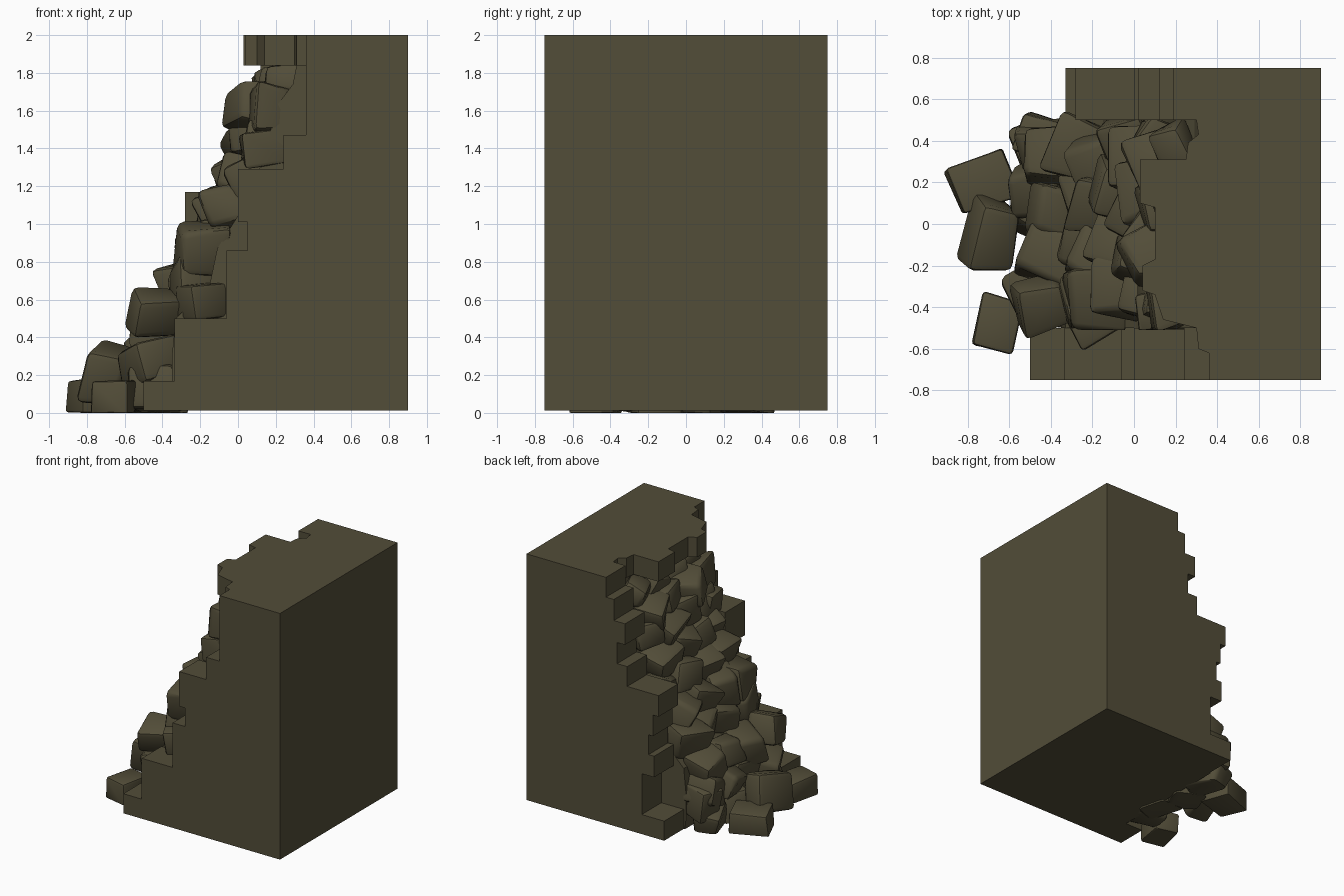
import bpy, bmesh, math, random
from mathutils import Vector, Euler

if "Cube" in bpy.data.objects:
    bpy.data.objects.remove(bpy.data.objects["Cube"])

random.seed(5)
stone = bpy.data.materials.new("olive brown stone")
stone.diffuse_color = (0.085, 0.074, 0.040, 1)
stone.use_nodes = True
stone.node_tree.nodes["Principled BSDF"].inputs["Base Color"].default_value = stone.diffuse_color


def make_object(name, bm):
    bmesh.ops.recalc_face_normals(bm, faces=bm.faces)
    me = bpy.data.meshes.new(name)
    bm.to_mesh(me)
    bm.free()
    me.materials.append(stone)
    ob = bpy.data.objects.new(name, me)
    bpy.context.collection.objects.link(ob)
    return ob


def prism(name, points, direction):
    """Closed polygon of 3D points swept along a direction."""
    bm = bmesh.new()
    face = bm.faces.new([bm.verts.new(p) for p in points])
    ext = bmesh.ops.extrude_face_region(bm, geom=[face])
    verts = [v for v in ext["geom"] if isinstance(v, bmesh.types.BMVert)]
    bmesh.ops.translate(bm, verts=verts, vec=direction)
    return make_object(name, bm)


def stepped(steps, y):
    """Side profile from (bottom z, left x) courses up to the slab."""
    pts = [(0.9, y, BASE)]
    for i, (z, x) in enumerate(steps):
        top = steps[i + 1][0] if i + 1 < len(steps) else SLAB
        pts += [(x, y, z), (x, y, top)]
    return pts + [(0.9, y, SLAB)]


BASE, SLAB = 0.012, 1.84

# Outer wall leaves with toothed, broken left edges
front_steps = [(BASE, -.5), (.17, -.335), (.5, -.06), (.86, .05), (1.01, 0), (1.29, .24), (1.47, .36)]
back_steps = [(BASE, -.33), (.17, -.13), (.5, -.24), (.67, -.19), (.83, -.23), (1.0, -.28),
              (1.17, 0), (1.33, .09), (1.5, .02), (1.67, .12)]
wall = prism("broken_wall", stepped(front_steps, -.75), (0, .25, 0))
back = prism("back_leaf", stepped(back_steps, .5), (0, .25, 0))

# Sloping core under the rubble
slope = [(0.1, -.42), (.3, -.42), (.5, -.40), (.68, -.22), (.87, -.18), (1.06, -.06),
         (1.25, .03), (1.44, .09), (1.62, .13), (1.74, .22)]
core_pts = [(.9, -.5, BASE), (-.34, -.5, BASE)]
core_pts += [(x + .07, -.5, z) for z, x in slope]
core_pts += [(.31, -.5, SLAB), (.9, -.5, SLAB)]
core = prism("wall_core", core_pts, (0, 1, 0))

# Ragged top course
top_outline = [(.9, .75), (.19, .75), (.19, .5), (.30, .5), (.31, .43), (.26, .39), (.25, .31), (.03, .31),
               (.03, .1), (.1, .08), (.1, -.17), (.04, -.2), (.04, -.32), (.1, -.34), (.14, -.46),
               (.3, -.5), (.31, -.6), (.36, -.62), (.36, -.75), (.9, -.75)]
slab = prism("top_course", [(x, y, SLAB) for x, y in top_outline], (0, 0, 2 - SLAB))

# Fuse the wall into one solid
for part in (core, back, slab):
    mod = wall.modifiers.new("join", 'BOOLEAN')
    mod.operation = 'UNION'
    mod.solver = 'EXACT'
    mod.object = part
bpy.context.view_layer.update()
fused = bpy.data.meshes.new_from_object(wall.evaluated_get(bpy.context.evaluated_depsgraph_get()))
wall.modifiers.clear()
wall.data = fused
for part in (core, back, slab):
    bpy.data.objects.remove(part)


def rock(name, pos, size, rot, jitter=.16, floor=False, worn=.035):
    """Irregular block with worn edges."""
    bm = bmesh.new()
    bmesh.ops.create_cube(bm, size=1)
    turn = Euler([math.radians(a) for a in rot]).to_matrix()
    for v in bm.verts:
        c = v.co + Vector([random.uniform(-jitter, jitter) for _ in range(3)])
        v.co = turn @ Vector((c.x * size[0], c.y * size[1], c.z * size[2])) + Vector(pos)
    bmesh.ops.bevel(bm, geom=bm.edges[:], offset=worn, segments=2, profile=.5, affect='EDGES')
    for v in bm.verts:
        if floor:
            v.co.z = max(v.co.z, 0)
        if v.co.x > -.3 and pos[1] > -.45:      # keep rubble between the two leaves
            v.co.y = min(max(v.co.y, -.51), .51)
    ob = make_object(name, bm)
    bpy.ops.object.select_all(action='DESELECT')
    ob.select_set(True)
    bpy.context.view_layer.objects.active = ob
    bpy.ops.object.shade_smooth_by_angle(angle=math.radians(40))


# Large fallen stones at the foot
rock("fallen_stone_back", (-.725, .2, .085), (.30, .23, .18), (0, 0, 20), .05, True, .015)
rock("fallen_stone_middle", (-.695, -.05, .21), (.22, .32, .28), (10, 14, -10), .08)
rock("fallen_stone_front", (-.655, -.48, .08), (.19, .26, .18), (0, 0, -12), .05, True, .02)
rock("leaning_stone_back", (-.42, .41, .24), (.26, .20, .24), (0, -10, -16), .06, False, .02)
rock("edge_stone_front", (-.19, -.47, .595), (.22, .20, .18), (0, -6, 32), .05, False, .02)
rock("upper_edge_stone_front", (.13, -.42, 1.40), (.22, .20, .18), (0, -8, 10), .06, False, .02)

# Rubble tumbling down the breach, in rows up the slope
for row, (z, x) in enumerate(slope):
    for col in range(4):
        y = -.36 + .235 * col + (.04 if row % 2 else -.03)
        y = min(max(y, -.36), .37)
        r = random.uniform
        edge = .06 if row > 5 and col == 0 else 0
        pos = (x + r(-.04, .03) + edge, y + r(-.02, .02), z + r(-.03, .03))
        rock(f"rubble_{row}_{col}", pos, (r(.21, .27), r(.23, .29), r(.19, .25)) if row < 9 else (.2, .24, .17),
             (r(-20, 20), r(-25, 12), r(-30, 30)), .14, row == 0)
